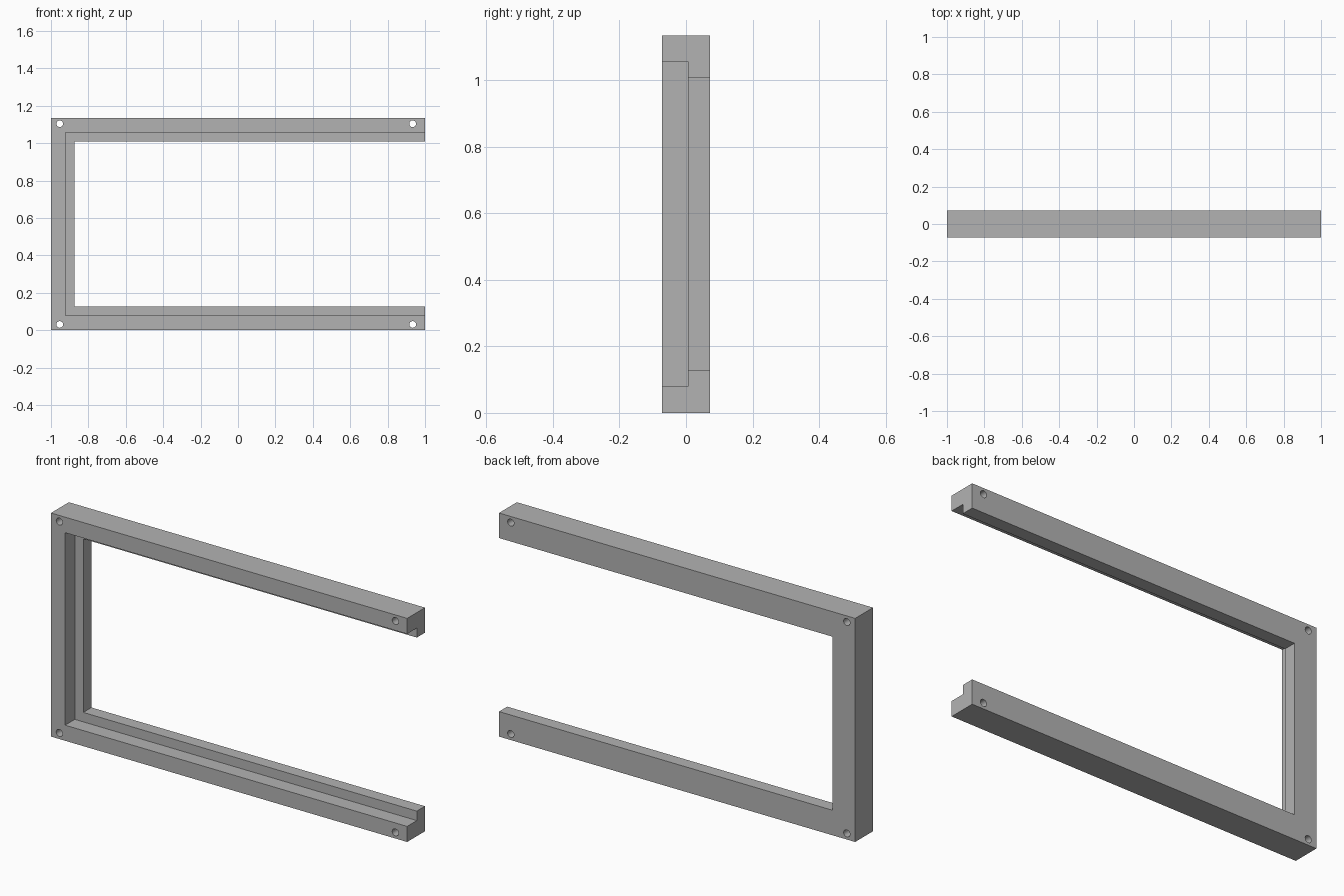
import bpy
import bmesh
from mathutils import Matrix, Vector

old = bpy.data.objects.get("Cube")
if old:
    bpy.data.objects.remove(old, do_unlink=True)

HEIGHT = 1.135
DEPTH = 0.143
STEP_Y = 0.006          # depth where the rebate ends
FRONT_BORDER = 0.079    # frame width in front of the rebate
BACK_BORDER = 0.127     # frame width behind the rebate
HOLE_RADIUS = 0.018

grey = bpy.data.materials.new("mid grey")
grey.use_nodes = True
grey.diffuse_color = (0.45, 0.45, 0.45, 1)
grey.node_tree.nodes["Principled BSDF"].inputs["Base Color"].default_value = (0.45, 0.45, 0.45, 1)


def make_object(name, bm):
    mesh = bpy.data.meshes.new(name)
    bm.to_mesh(mesh)
    bm.free()
    obj = bpy.data.objects.new(name, mesh)
    mesh.materials.append(grey)
    bpy.context.collection.objects.link(obj)
    return obj


def box(name, low, high):
    low, high = Vector(low), Vector(high)
    bm = bmesh.new()
    bmesh.ops.create_cube(bm, size=1, matrix=Matrix.Translation((low + high) / 2)
                          @ Matrix.Diagonal((high - low).to_4d()))
    return make_object(name, bm)


def opening(name, border, y0, y1):
    return box(name, (-1 + border, y0, border), (1.2, y1, HEIGHT - border))


def hole(name, x, z):
    bm = bmesh.new()
    bmesh.ops.create_cone(bm, cap_ends=True, segments=16, radius1=HOLE_RADIUS,
                          radius2=HOLE_RADIUS, depth=1,
                          matrix=Matrix.Translation((x, 0, z)) @ Matrix.Rotation(1.5708, 4, "X"))
    return make_object(name, bm)


# Solid slab that becomes the three-sided frame
frame = box("open_frame", (-1, -DEPTH / 2, 0), (1, DEPTH / 2, HEIGHT))

# Stepped opening, then a screw hole near each end of both rails
cutters = [opening("rebate_cutter", FRONT_BORDER, -0.2, STEP_Y),
           opening("window_cutter", BACK_BORDER, -0.3, 0.3)]
for x in (-0.953, 0.934):
    for z in (0.031, HEIGHT - 0.031):
        cutters.append(hole("screw_hole_cutter", x, z))

bpy.context.view_layer.objects.active = frame
frame.select_set(True)
for cutter in cutters:
    cut = frame.modifiers.new(cutter.name, "BOOLEAN")
    cut.operation = "DIFFERENCE"
    cut.solver = "EXACT"
    cut.object = cutter
    bpy.ops.object.modifier_apply(modifier=cut.name)
for cutter in cutters:
    bpy.data.objects.remove(cutter, do_unlink=True)

bpy.ops.object.shade_smooth_by_angle()
